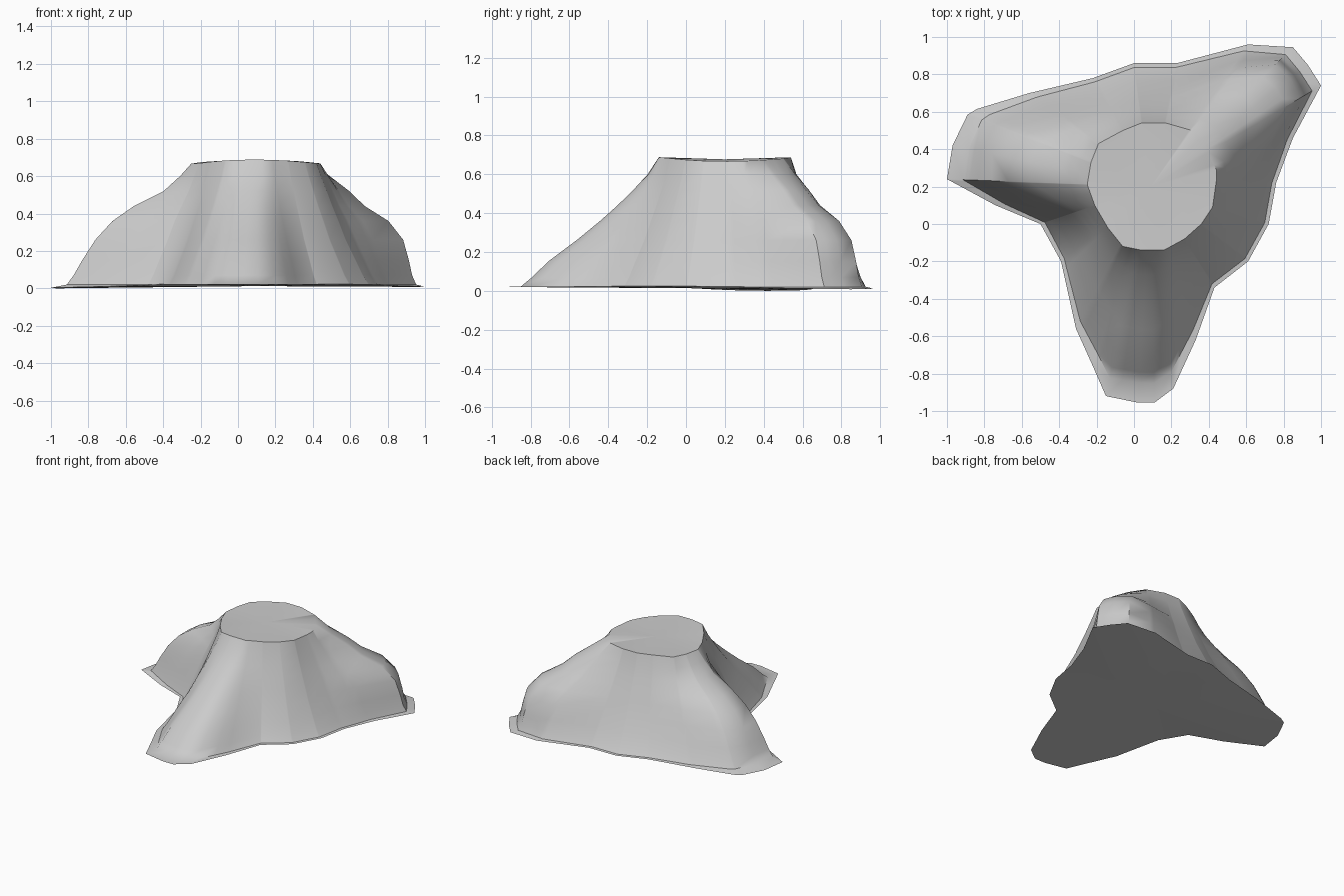
import bpy, bmesh, math
from mathutils import Vector

cube = bpy.data.objects.get("Cube")
if cube:
    bpy.data.objects.remove(cube, do_unlink=True)

CENTRE = Vector((0.09, 0.2))

# Outline of the three-footed base and of the cut top, counter-clockwise
BASE = [(.23, .86), (0, .86), (-.22, .78), (-.56, .7), (-.84, .615), (-.89, .585),
        (-.97, .42), (-1, .24), (-.74, .1), (-.5, 0), (-.39, -.2), (-.31, -.56),
        (-.22, -.76), (-.15, -.92), (.02, -.955), (.11, -.955), (.21, -.88),
        (.33, -.62), (.43, -.34), (.61, -.2), (.72, 0), (.76, .22), (.85, .46),
        (1, .74), (.93, .85), (.85, .945), (.61, .96)]
TOP = [(.04, .54), (-.06, .5), (-.19, .43), (-.23, .33), (-.25, .21), (-.21, .1),
       (-.14, -.02), (-.06, -.12), (.04, -.14), (.16, -.14), (.27, -.08), (.36, 0),
       (.42, .09), (.44, .23), (.44, .29), (.39, .4), (.31, .5), (.17, .54)]

# Reach from top outline (0) to base outline (1) at each height
HEIGHTS = [.02, .07, .15, .26, .36, .44, .52, .6]
WALL = [.93, .83, .7, .52, .39, .28, .18, .08]
# Each foot: direction in degrees, rim height, reach profile
FEET = [(168, 0, [.88, .84, .79, .71, .59, .43, .2, .08]),
        (267, .02, [.87, .8, .7, .52, .37, .26, .16, .07]),
        (38, .008, [.92, .89, .87, .83, .7, .48, .34, .16])]
FOOT_SPREAD = 18
WALL_RIM = .022


def angle_of(point):
    offset = Vector(point) - CENTRE
    return math.atan2(offset.y, offset.x) % math.tau


def radius(outline, angle):
    """Distance from the centre to the outline along one direction."""
    ray = Vector((math.cos(angle), math.sin(angle)))
    for index, point in enumerate(outline):
        start = Vector(outline[index - 1]) - CENTRE
        edge = Vector(point) - CENTRE - start
        turn = ray.cross(edge)
        if abs(turn) < 1e-9:
            continue
        along, distance = start.cross(ray) / turn, start.cross(edge) / turn
        if -1e-4 <= along <= 1.0001 and distance > 0:
            return distance
    return 0.5


def blend(angle):
    """Mix wall and foot profiles for one direction."""
    rim, reach = WALL_RIM, list(WALL)
    for direction, foot_rim, profile in FEET:
        gap = (math.degrees(angle) - direction + 180) % 360 - 180
        weight = math.exp(-(gap / FOOT_SPREAD) ** 2 / 2)
        rim += (foot_rim - WALL_RIM) * weight
        reach = [r + (p - w) * weight for r, p, w in zip(reach, profile, WALL)]
    return max(rim, 0), reach


def ring_point(bm, angle, distance, z):
    return bm.verts.new((CENTRE.x + distance * math.cos(angle),
                         CENTRE.y + distance * math.sin(angle), z))


# Directions through every corner of both outlines
angles = []
for angle in sorted(angle_of(p) for p in BASE + TOP):
    if not angles or angle - angles[-1] > 0.004:
        angles.append(angle)

# Loft one column of vertices per direction
bm = bmesh.new()
columns = []
for angle in angles:
    outer, inner = radius(BASE, angle), radius(TOP, angle)
    rim, reach = blend(angle)
    crown = .667 + .021 * math.sin(angle) ** 2
    column = [ring_point(bm, angle, outer, rim)]
    for height, part in zip(HEIGHTS, reach):
        column.append(ring_point(bm, angle, inner + (outer - inner) * part,
                                 max(height, rim + .002)))
    column.append(ring_point(bm, angle, inner, crown))
    columns.append(column)

# Skin the sides
for left, right in zip(columns, columns[1:] + columns[:1]):
    for low in range(len(left) - 1):
        bm.faces.new((left[low], right[low], right[low + 1], left[low + 1]))

# Close the top and the underside with fans
for level, z in ((-1, .677), (0, .012)):
    hub = bm.verts.new((CENTRE.x, CENTRE.y, z))
    for left, right in zip(columns, columns[1:] + columns[:1]):
        bm.faces.new((left[level], right[level], hub))
bmesh.ops.recalc_face_normals(bm, faces=bm.faces[:])

mesh = bpy.data.meshes.new("three_footed_mound")
bm.to_mesh(mesh)
bm.free()
mound = bpy.data.objects.new("three_footed_mound", mesh)
bpy.context.collection.objects.link(mound)

# Plain grey material
GREY = (.6, .6, .6, 1)
material = bpy.data.materials.new("plain grey")
material.use_nodes = True
material.diffuse_color = GREY
material.node_tree.nodes["Principled BSDF"].inputs["Base Color"].default_value = GREY
mesh.materials.append(material)

# Smooth flanks with sharp top and base edges
bpy.ops.object.select_all(action='DESELECT')
mound.select_set(True)
bpy.context.view_layer.objects.active = mound
bpy.ops.object.shade_smooth_by_angle(angle=math.radians(45))
